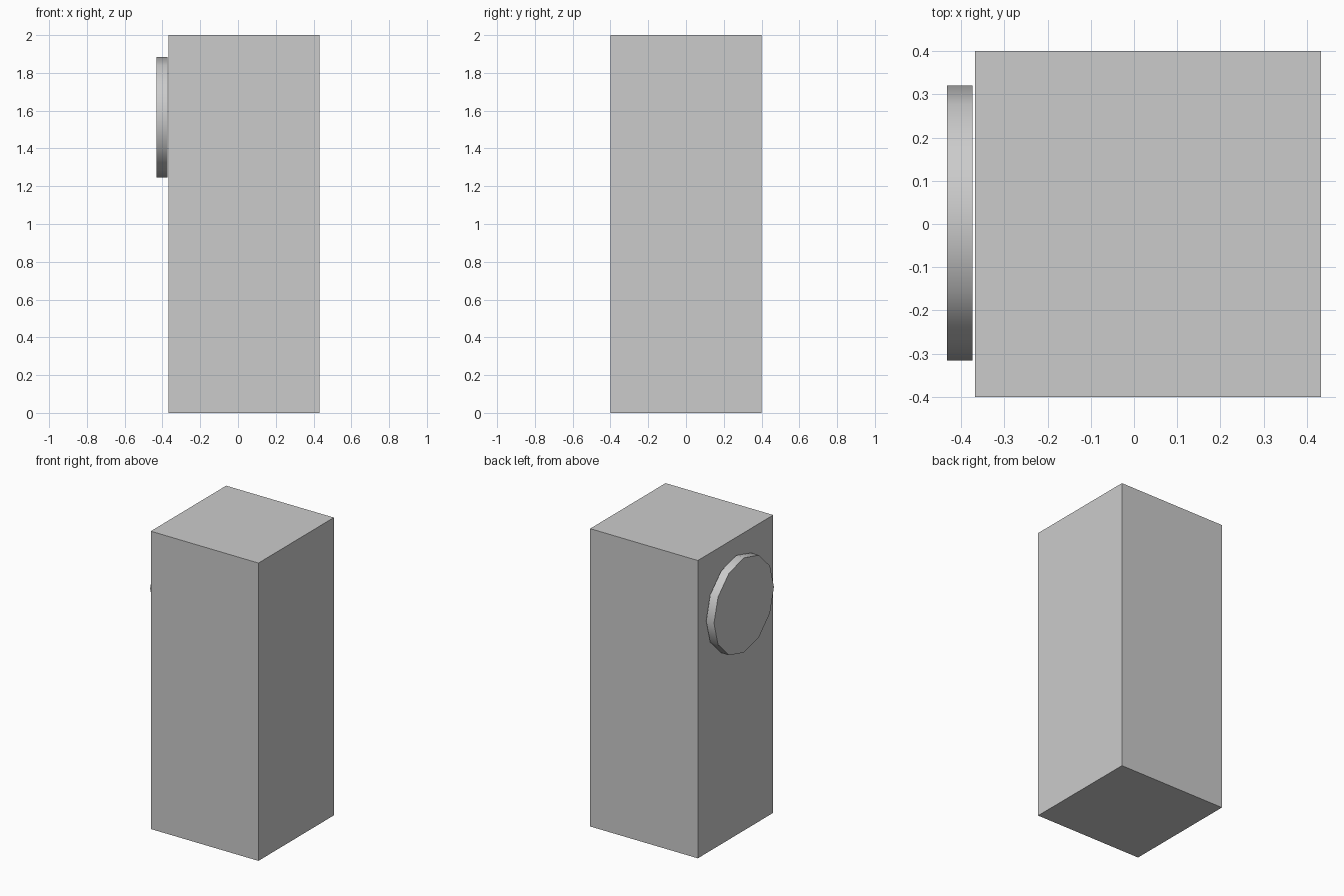
import bpy
from math import pi, radians

if "Cube" in bpy.data.objects:
    bpy.data.objects.remove(bpy.data.objects["Cube"])

# Tall square body
bpy.ops.mesh.primitive_cube_add(size=1, location=(0.032, 0, 1))
body = bpy.context.object
body.name = "body"
body.scale = (0.8, 0.8, 2)
bpy.ops.object.transform_apply(location=False, rotation=False, scale=True)

# Twelve-sided disc floating just off the left side
bpy.ops.mesh.primitive_cylinder_add(vertices=12, radius=0.318, depth=0.058,
                                    location=(-0.403, 0.002, 1.565),
                                    rotation=(0, pi / 2, 0))
disc = bpy.context.object
disc.name = "side_disc"
bpy.ops.object.shade_smooth_by_angle(angle=radians(40))
